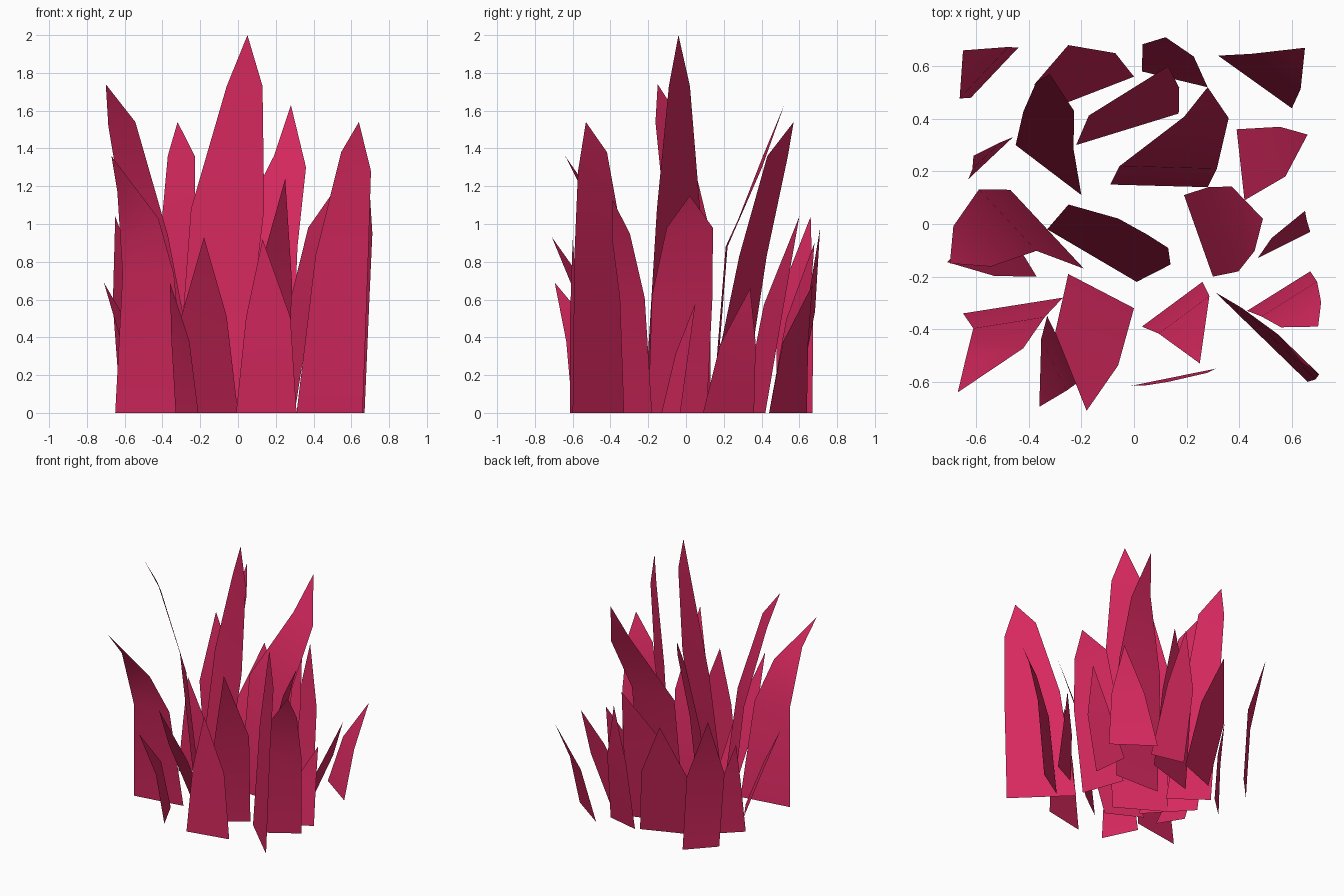
import bpy, bmesh
from mathutils import Vector

mat = bpy.data.materials.new("crimson")
mat.diffuse_color = (0.68, 0.022, 0.115, 1)


def add_blade(bm, left, right, sections, tip):
    """Thin leaf: base edge, narrower cross edges along a bent spine, then a tip."""
    L, R = Vector((*left, 0)), Vector((*right, 0))
    across = (R - L).normalized()
    rows = [(bm.verts.new(L), bm.verts.new(R))]
    for x, y, width, z_left, z_right in sections:
        half = across * width / 2
        rows.append((bm.verts.new((x - half.x, y - half.y, z_left)),
                     bm.verts.new((x + half.x, y + half.y, z_right))))
    for (a, b), (c, d) in zip(rows, rows[1:]):
        bm.faces.new((a, b, d, c))
    bm.faces.new((*rows[-1], bm.verts.new(tip)))


def make_object(name, bm):
    for f in bm.faces:
        f.smooth = True
    me = bpy.data.meshes.new(name)
    bm.to_mesh(me)
    bm.free()
    me.materials.append(mat)
    bpy.context.collection.objects.link(bpy.data.objects.new(name, me))


# Tall blades: base left, base right, middle (x, y, width),
# shoulder (x, y, width, left height, right height), tip
tall = [
    ((-.33, -.02), (.01, -.22), (-.055, -.04, .45), (.035, -.035, .22, 1.73, 1.73), (.05, -.04, 2.0)),
    ((-.47, .13), (-.19, -.17), (-.48, .015, .32), (-.615, -.085, .21, 1.52, 1.54), (-.70, -.15, 1.74)),
    ((.19, .11), (.30, -.20), (.34, -.02, .34), (.415, .02, .26, .98, .98), (.49, .02, 1.15)),
    ((-.65, -.34), (-.27, -.28), (-.475, -.375, .275), (-.53, -.49, .22, 1.17, 1.03), (-.67, -.64, 1.36)),
    ((.31, -.26), (.66, -.60), (.55, -.455, .39), (.625, -.495, .22, 1.38, 1.28), (.64, -.53, 1.54)),
    ((-.09, .15), (.28, .14), (.13, .215, .37), (.275, .405, .17, 1.36, 1.30), (.28, .52, 1.63)),
    ((-.45, .30), (-.20, .11), (-.325, .355, .24), (-.30, .485, .18, 1.36, 1.36), (-.32, .57, 1.54)),
    ((.43, -.33), (.67, -.18), (.59, -.285, .25), (.635, -.345, .18, .93, .95), (.70, -.39, 1.13)),
]
bm = bmesh.new()
for l, r, m, s, t in tall:
    add_blade(bm, l, r, [(*m, t[2] * .54, t[2] * .54), s], t)
make_object("tall_blades", bm)

# Short blades: base left, base right, middle (x, y, width), tip
short = [
    ((-.25, -.19), (0, -.32), (-.18, -.475, .27), (-.18, -.71, .93)),
    ((-.33, -.35), (-.21, -.60), (-.305, -.535, .22), (-.36, -.695, .69)),
    ((-.01, -.615), (.31, -.55), (.16, -.59, .24), (.13, -.60, .92)),
    ((.03, -.39), (.26, -.22), (.19, -.345, .24), (.25, -.53, 1.24)),
    ((.47, -.13), (.67, -.03), (.59, -.02, .15), (.65, .05, .58)),
    ((.42, .09), (.39, .36), (.565, .275, .19), (.66, .34, .66)),
    ((.32, .64), (.60, .44), (.54, .58, .23), (.65, .67, .68)),
    ((.03, .58), (.28, .52), (.13, .66, .20), (.12, .71, .98)),
    ((-.22, .30), (.17, .42), (0, .465, .36), (.13, .60, 1.04)),
    ((-.31, .44), (0, .56), (-.225, .59, .33), (-.25, .68, .90)),
    ((-.62, .48), (-.44, .67), (-.57, .575, .27), (-.65, .66, 1.04)),
    ((-.63, .17), (-.46, .33), (-.56, .26, .15), (-.61, .26, .70)),
    ((-.48, -.02), (-.37, -.20), (-.575, -.125, .17), (-.71, -.145, .69)),
]
bm = bmesh.new()
for l, r, m, t in short:
    add_blade(bm, l, r, [(*m, t[2] * .55, t[2] * .55)], t)
make_object("short_blades", bm)
